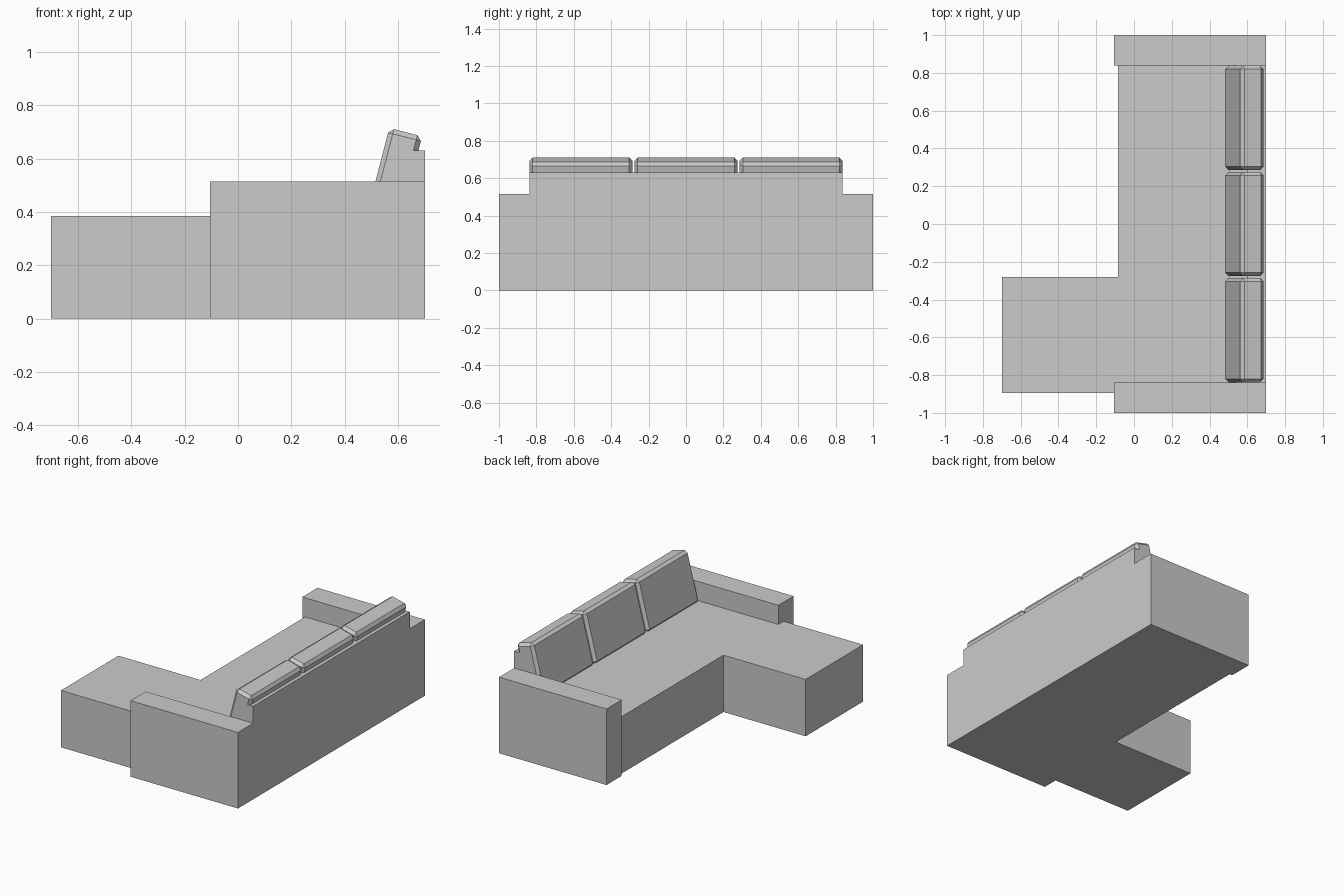
import bpy, bmesh, math
from mathutils import Matrix, Vector

if "Cube" in bpy.data.objects:
    bpy.data.objects.remove(bpy.data.objects["Cube"], do_unlink=True)

# Single upholstery colour
GREY = (0.6, 0.6, 0.6, 1)
fabric = bpy.data.materials.new("grey_fabric")
fabric.use_nodes = True
fabric.diffuse_color = GREY
fabric.node_tree.nodes["Principled BSDF"].inputs["Base Color"].default_value = GREY


def finish(name, bm):
    bmesh.ops.recalc_face_normals(bm, faces=bm.faces)
    mesh = bpy.data.meshes.new(name)
    bm.to_mesh(mesh)
    bm.free()
    mesh.materials.append(fabric)
    obj = bpy.data.objects.new(name, mesh)
    bpy.context.collection.objects.link(obj)
    return obj


def prism(name, outline, height):
    """Extrude a floor outline upward."""
    bm = bmesh.new()
    face = bm.faces.new([bm.verts.new((x, y, 0)) for x, y in outline])
    top = bmesh.ops.extrude_face_region(bm, geom=[face])["geom"]
    verts = [g for g in top if isinstance(g, bmesh.types.BMVert)]
    bmesh.ops.translate(bm, verts=verts, vec=(0, 0, height))
    return finish(name, bm)


def block(name, x0, x1, y0, y1, height):
    return prism(name, [(x0, y0), (x1, y0), (x1, y1), (x0, y1)], height)


BACK, INNER, SEAT_H = 0.70, 0.838, 0.385

# L-shaped seat with chaise
prism("seat_base", [(BACK, -INNER), (BACK, INNER), (-0.085, INNER), (-0.085, -0.28),
                    (-0.70, -0.28), (-0.70, -0.895), (BACK, -0.895)], SEAT_H)

# Arms and backrest
block("right_arm", -0.105, BACK, -1, -INNER, 0.515)
block("left_arm", -0.105, BACK, INNER, 1, 0.515)
block("backrest", 0.60, BACK, -INNER, INNER, 0.63)

# Chamfered back cushions leaning on the backrest
TILT = math.radians(14.5)
THICK, LENGTH, WIDTH = 0.127, 0.346, 0.552
top_front = Vector((0.567, 0, 0.715))
rotation = Matrix.Rotation(TILT, 4, "Y")
centre = top_front + rotation @ Vector((THICK / 2, 0, -LENGTH / 2))

for i, name in enumerate(("right_cushion", "middle_cushion", "left_cushion")):
    bm = bmesh.new()
    bmesh.ops.create_cube(bm, size=1)
    bmesh.ops.scale(bm, verts=bm.verts, vec=(THICK, WIDTH, LENGTH))
    bmesh.ops.bevel(bm, geom=bm.edges[:], offset=0.018, segments=1, affect="EDGES")
    cushion = finish(name, bm)
    cushion.matrix_world = Matrix.Translation(centre + Vector((0, (i - 1) * 0.562, 0))) @ rotation
